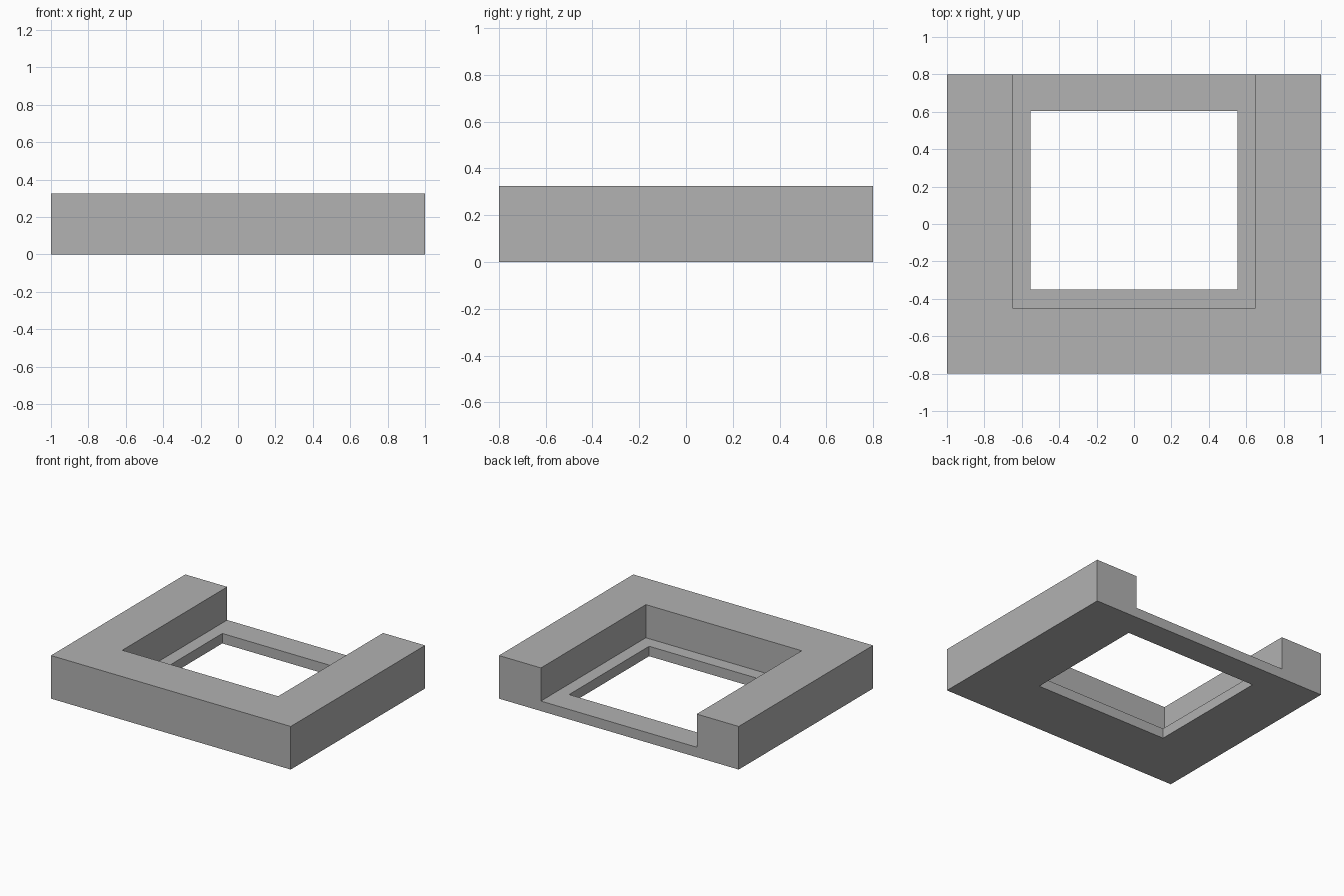
import bpy

old = bpy.data.objects.get("Cube")
if old:
    bpy.data.objects.remove(old, do_unlink=True)

WIDTH, DEPTH, HEIGHT = 2.0, 1.6, 0.325
LEDGE = 0.075   # thickness of the thin floor around the opening


def box(name, low, high):
    """Axis-aligned box between two corners."""
    centre = [(a + b) / 2 for a, b in zip(low, high)]
    bpy.ops.mesh.primitive_cube_add(size=1, location=centre)
    obj = bpy.context.object
    obj.name = obj.data.name = name
    obj.scale = [b - a for a, b in zip(low, high)]
    bpy.ops.object.transform_apply(location=True, rotation=True, scale=True)
    return obj


def cut(target, cutter):
    """Subtract the cutter from the target, then discard it."""
    cutter.hide_render = True
    mod = target.modifiers.new("cut", "BOOLEAN")
    mod.operation = "DIFFERENCE"
    mod.solver = "EXACT"
    mod.object = cutter
    bpy.context.view_layer.objects.active = target
    bpy.ops.object.modifier_apply(modifier=mod.name)
    bpy.data.objects.remove(cutter, do_unlink=True)


# Solid block for the whole frame
frame = box("frame", (-WIDTH / 2, -DEPTH / 2, 0), (WIDTH / 2, DEPTH / 2, HEIGHT))

# Recess, open at the top and the back
cut(frame, box("recess_cutter", (-0.65, -0.45, LEDGE), (0.65, 1, 0.5)))

# Window through the remaining floor
cut(frame, box("window_cutter", (-0.553, -0.35, -0.2), (0.553, 0.603, 0.2)))

# Plain grey material
grey = bpy.data.materials.new("plain grey")
colour = (0.445, 0.445, 0.445, 1)
grey.use_nodes = True
grey.diffuse_color = colour
grey.node_tree.nodes["Principled BSDF"].inputs["Base Color"].default_value = colour
frame.data.materials.clear()
frame.data.materials.append(grey)
